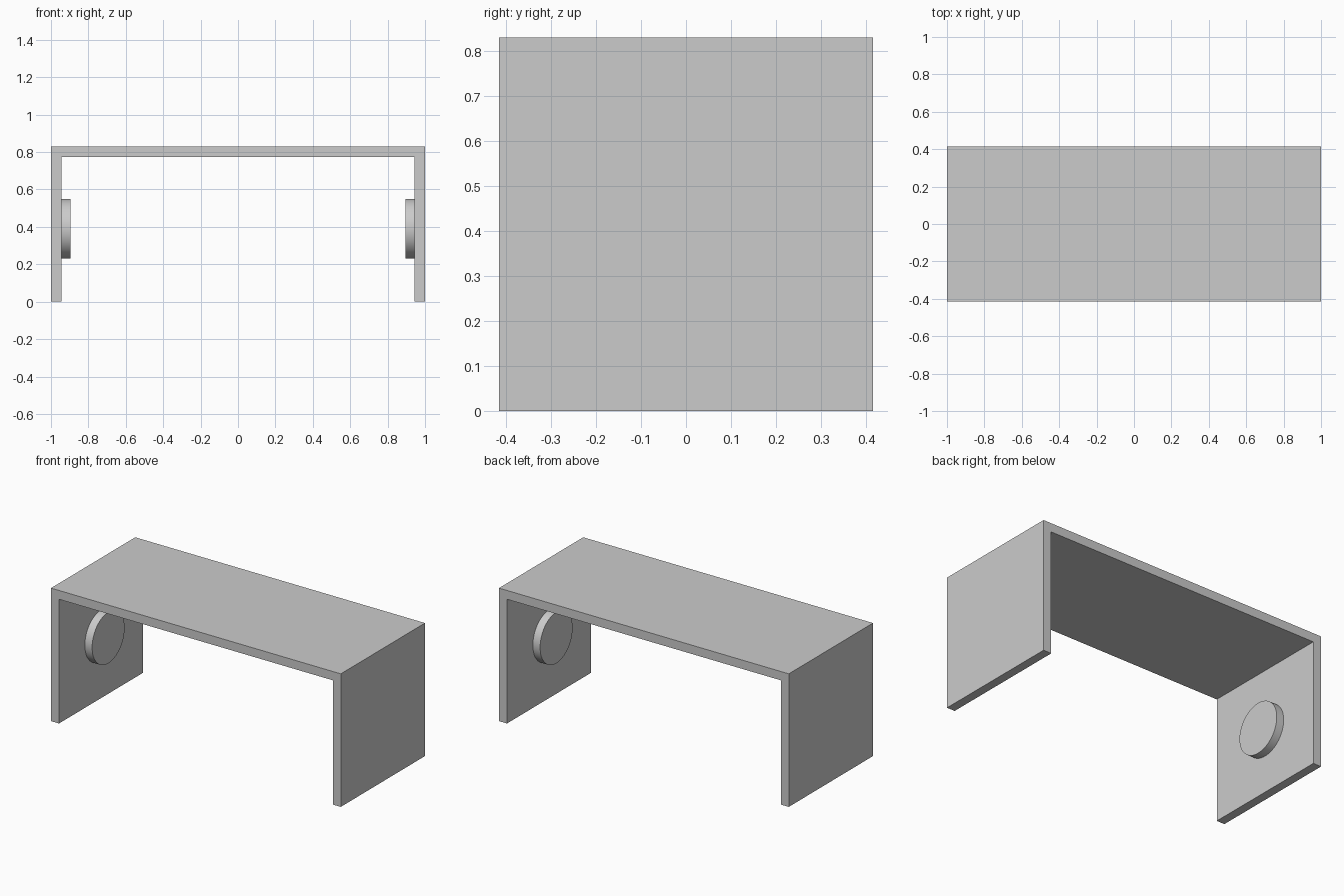
import bpy
import math

cube = bpy.data.objects.get("Cube")
if cube:
    bpy.data.objects.remove(cube, do_unlink=True)

WIDTH, DEPTH, HEIGHT, THICK = 2.0, 0.83, 0.83, 0.055
DISC_RADIUS, DISC_DEPTH, DISC_Z = 0.16, 0.05, 0.39

grey = bpy.data.materials.new("plain grey")
grey.use_nodes = True
grey.diffuse_color = (0.6, 0.6, 0.6, 1)
grey.node_tree.nodes["Principled BSDF"].inputs["Base Color"].default_value = (0.6, 0.6, 0.6, 1)

# Bridge-shaped body: one U profile extruded front to back
hw, inner = WIDTH / 2, WIDTH / 2 - THICK
half = [(hw, HEIGHT), (hw, 0), (inner, 0), (inner, HEIGHT - THICK)]
outline = half + [(-x, z) for x, z in reversed(half)]
n = len(outline)
verts = [(x, y, z) for y in (-DEPTH / 2, DEPTH / 2) for x, z in outline]
faces = [tuple(range(n)), tuple(reversed(range(n, 2 * n)))]
faces += [(i, i + n, (i + 1) % n + n, (i + 1) % n) for i in range(n)]
mesh = bpy.data.meshes.new("bench_frame")
mesh.from_pydata(verts, [], faces)
mesh.materials.append(grey)
frame = bpy.data.objects.new("bench_frame", mesh)
bpy.context.collection.objects.link(frame)

# Make all normals point outward
bpy.context.view_layer.objects.active = frame
frame.select_set(True)
bpy.ops.object.mode_set(mode='EDIT')
bpy.ops.mesh.select_all(action='SELECT')
bpy.ops.mesh.normals_make_consistent(inside=False)
bpy.ops.object.mode_set(mode='OBJECT')
frame.select_set(False)

# Round boss on the inner face of each side panel
for side, name in ((1, "left_disc"), (-1, "right_disc")):
    bpy.ops.mesh.primitive_cylinder_add(
        vertices=64, radius=DISC_RADIUS, depth=DISC_DEPTH,
        location=(side * (inner - DISC_DEPTH / 2), 0, DISC_Z),
        rotation=(0, math.pi / 2, 0))
    disc = bpy.context.object
    disc.name = name
    disc.data.materials.append(grey)
    bpy.ops.object.shade_smooth_by_angle(angle=math.radians(30))
